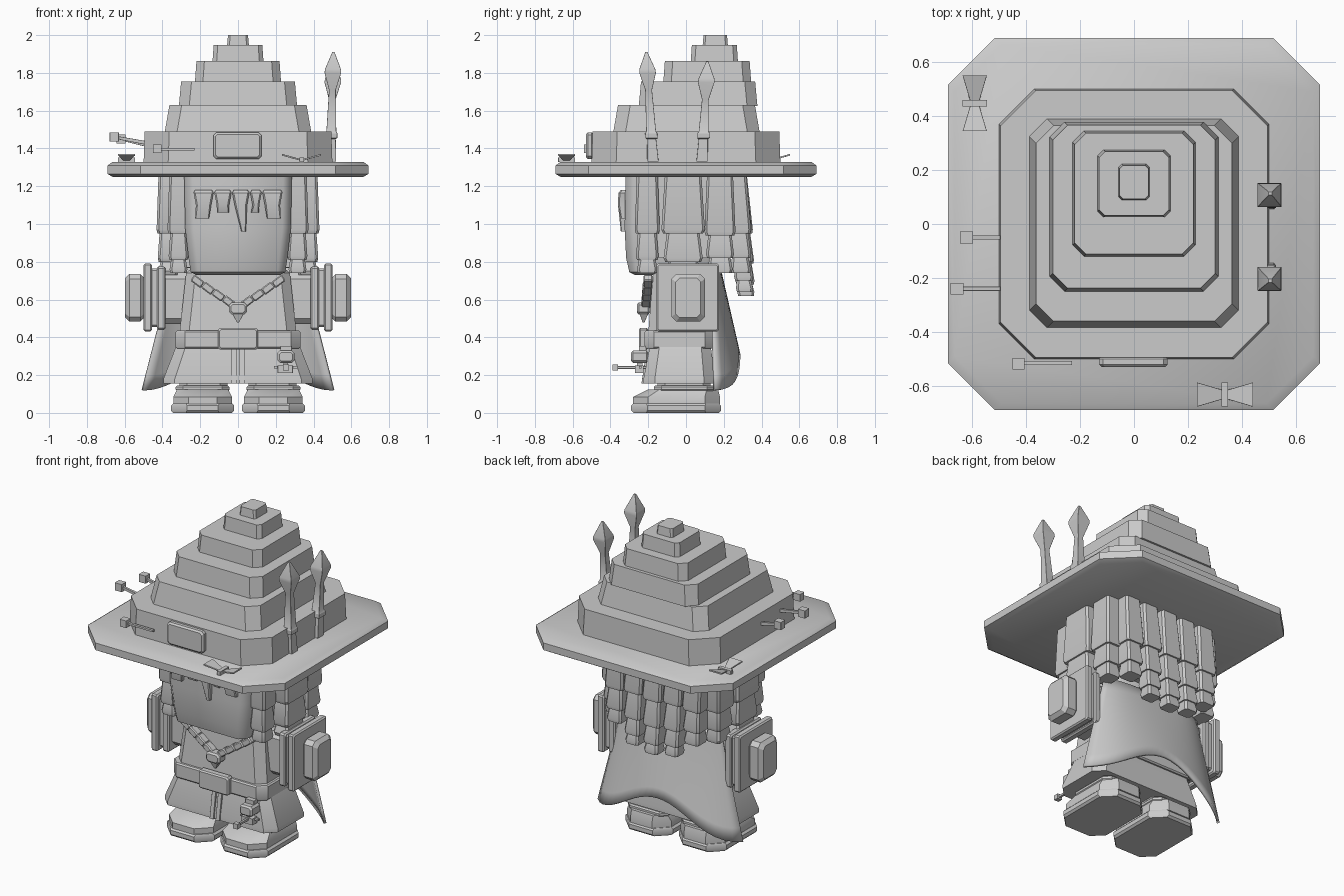
import bpy, bmesh, math

GREY = bpy.data.materials.new("stone_grey")
GREY.diffuse_color = (0.6, 0.6, 0.6, 1)


def finish(name, bm, angle=30):
    bmesh.ops.recalc_face_normals(bm, faces=bm.faces)
    me = bpy.data.meshes.new(name)
    bm.to_mesh(me)
    bm.free()
    me.materials.append(GREY)
    ob = bpy.data.objects.new(name, me)
    bpy.context.collection.objects.link(ob)
    bpy.ops.object.select_all(action='DESELECT')
    ob.select_set(True)
    bpy.context.view_layer.objects.active = ob
    bpy.ops.object.shade_smooth_by_angle(angle=math.radians(angle))
    return ob


def loft(name, rings, axis='z', angle=30):
    """Skin chamfered rectangles (a0, a1, b0, b1, height, chamfer) along an axis."""
    bm = bmesh.new()
    place = {'z': lambda a, b, h: (a, b, h), 'x': lambda a, b, h: (h, a, b),
             'y': lambda a, b, h: (a, h, b)}[axis]
    loops = []
    for a0, a1, b0, b1, h, c in rings:
        c = max(c, 0.0008)
        pts = [(a0 + c, b0), (a1 - c, b0), (a1, b0 + c), (a1, b1 - c),
               (a1 - c, b1), (a0 + c, b1), (a0, b1 - c), (a0, b0 + c)]
        loops.append([bm.verts.new(place(a, b, h)) for a, b in pts])
    for lo, hi in zip(loops, loops[1:]):
        for i in range(8):
            j = (i + 1) % 8
            bm.faces.new((lo[i], lo[j], hi[j], hi[i]))
    bm.faces.new(loops[0][::-1])
    bm.faces.new(loops[-1])
    return finish(name, bm, angle)


def block(name, a0, a1, b0, b1, h0, h1, c=0.0, e=0.0, axis='z'):
    """Box with chamfered corners c and bevelled end rims e."""
    full = lambda h: (a0, a1, b0, b1, h, c)
    if e == 0:
        return loft(name, [full(h0), full(h1)], axis)
    thin = lambda h: (a0 + e, a1 - e, b0 + e, b1 - e, h, c * 0.8)
    return loft(name, [thin(h0), full(h0 + e), full(h1 - e), thin(h1)], axis)


def strand(name, cx, cy, hw, hd, levels, tilt=0.0):
    """Hair lock of stacked flaring segments."""
    rings, k = [], 1.0
    for za, zb in zip(levels, levels[1:]):
        for z, f in ((za, 0.84), (zb + 0.02, 1.0), (zb, 0.92)):
            y = cy + tilt * (levels[0] - z) / 0.6
            w, d = hw * k * f, hd * k * f
            rings.append((cx - w, cx + w, y - d, y + d, z, 0.012))
        k *= 0.9
    return loft(name, rings)


# Hat: wide brim and stepped crown
loft("hat_brim", [(-r, r, -r, r, z, 0.175) for r, z in
                  ((0.665, 1.25), (0.69, 1.265), (0.69, 1.31), (0.665, 1.328))])
tiers = [  # half width, front y, back y, bottom z, top z, chamfer, taper
    (0.50, -0.50, 0.50, 1.32, 1.49, 0.13, 0.006),
    (0.388, -0.385, 0.39, 1.49, 1.63, 0.065, 0.025),
    (0.313, -0.25, 0.378, 1.63, 1.755, 0.055, 0.012),
    (0.228, -0.12, 0.345, 1.755, 1.862, 0.042, 0.008),
    (0.135, 0.025, 0.275, 1.862, 1.947, 0.022, 0.006),
    (0.058, 0.088, 0.222, 1.947, 2.0, 0.012, 0.005)]
for i, (w, f, b, z0, z1, c, t) in enumerate(tiers):
    loft(f"hat_tier_{i + 1}", [(-w, w, f, b, z0 - 0.004, c),
                               (-w + t, w - t, f + t, b - t, z1, c)])
block("hat_plaque", -0.13, 0.125, 1.345, 1.485, -0.53, -0.49, 0.015, 0.01, 'y')

# Hat pins with cube heads
for i, (x, y, z) in enumerate([(-0.655, -0.24, 1.46), (-0.62, -0.05, 1.45)]):
    block(f"side_pin_head_{i}", x - 0.024, x + 0.024, y - 0.022, y + 0.022, z - 0.024, z + 0.024)
    loft(f"side_pin_rod_{i}", [(y - 0.008, y + 0.008, z - 0.008, z + 0.008, x, 0),
                               (y - 0.008, y + 0.008, z - 0.04, z - 0.02, -0.49, 0)], 'x')
block("front_pin_head", -0.45, -0.405, -0.54, -0.497, 1.375, 1.42)
block("front_pin_rod", -0.42, -0.23, -0.523, -0.507, 1.39, 1.402)

# Bows resting on the brim
def bow(name, cx, cy, along):
    half, flare = 0.103, 0.045
    for s in (-1, 1):
        rings = []
        for d, w, z in ((0.005, 0.016, 1.335), (half, flare, 1.362)):
            mid = cx if along == 'y' else cy
            rings.append((mid - w, mid + w, z, z + 0.009, s * d, 0))
        ob = loft(f"{name}_wing_{s}", [r[:4] + (r[4] + (cy if along == 'y' else cx), 0) for r in rings]
                  if along == 'y' else
                  [r[:4] + (r[4] + cx, 0) for r in rings], 'y' if along == 'y' else 'x')
    a, b = (0.045, 0.012) if along == 'y' else (0.012, 0.045)
    block(f"{name}_knot", cx - a, cx + a, cy - b, cy + b, 1.328, 1.352)

bow("left_bow", -0.59, 0.447, 'y')
bow("front_bow", 0.337, -0.632, 'x')

# Two arrows stuck beside the crown
for i, (y0, y1, top) in enumerate([(-0.175, -0.21, 1.91), (0.085, 0.113, 1.86)]):
    rings = []
    for z, r in ((1.33, 0.03), (1.45, 0.024), (1.455, 0.032), (1.48, 0.032), (1.49, 0.026),
                 (top - 0.2, 0.018), (top - 0.11, 0.044), (top - 0.09, 0.042), (top, 0.006)):
        t = (z - 1.33) / (top - 1.33)
        x, y = 0.49 + 0.015 * t, y0 + (y1 - y0) * t
        rings.append((x - r, x + r, y - r, y + r, z, 0))
    loft(f"arrow_{i}", rings)

# Head with rounded chin
loft("face", [(-0.22, 0.22, -0.27, 0.10, 0.73, 0.03), (-0.25, 0.25, -0.30, 0.14, 0.745, 0.04),
              (-0.262, 0.262, -0.317, 0.16, 0.82, 0.045), (-0.28, 0.28, -0.325, 0.18, 0.98, 0.045),
              (-0.285, 0.285, -0.32, 0.2, 1.26, 0.045)], angle=50)
block("scalp", -0.33, 0.33, -0.24, 0.24, 0.82, 1.26, 0.05)

# Fringe
fringe = [(-0.235, -0.13, -0.19, 1.03), (-0.125, -0.035, -0.08, 1.06), (-0.03, 0.06, 0.03, 0.96),
          (0.065, 0.125, 0.09, 1.06), (0.13, 0.235, 0.19, 1.03)]
for i, (x0, x1, tip, z) in enumerate(fringe):
    w = 0.012 if z < 1 else 0.7 * (x1 - x0) / 2
    loft(f"fringe_{i}", [(tip - w, tip + w, -0.345, -0.31, z, 0.004),
                         (x0 + 0.012, x1 - 0.012, -0.36, -0.3, 1.10, 0.008),
                         (x0, x1, -0.358, -0.3, 1.165, 0.008),
                         (x0 + 0.008, x1 - 0.008, -0.345, -0.3, 1.18, 0.008)])

# Hair locks around the sides and back
for s in (-1, 1):
    strand(f"front_lock_{s}", s * 0.315, -0.205, 0.058, 0.066, [1.26, 0.95, 0.81, 0.74])
    strand(f"side_lock_{s}", s * 0.368, -0.015, 0.063, 0.115, [1.26, 0.95, 0.80, 0.73])
    strand(f"rear_side_lock_{s}", s * 0.352, 0.18, 0.062, 0.082, [1.26, 0.94, 0.82, 0.74])
    strand(f"back_corner_lock_{s}", s * 0.27, 0.265, 0.064, 0.065, [1.26, 0.95, 0.82, 0.74], 0.03)
    strand(f"back_lock_{s}", s * 0.137, 0.265, 0.064, 0.062, [1.26, 0.96, 0.80, 0.70, 0.64], 0.045)
strand("middle_back_lock", 0, 0.27, 0.066, 0.062, [1.26, 0.95, 0.79, 0.68, 0.62], 0.045)

# Body, belt and coat skirt
loft("torso", [(-0.31, 0.31, -0.20, 0.14, 0.42, 0.05), (-0.275, 0.275, -0.175, 0.14, 0.74, 0.05),
               (-0.22, 0.22, -0.14, 0.12, 0.79, 0.05)])
block("belt", -0.33, 0.33, -0.22, 0.15, 0.34, 0.435, 0.05, 0.008)
block("buckle", -0.105, 0.105, 0.335, 0.45, -0.25, -0.2, 0.01, 0.008, 'y')
loft("coat_skirt", [(-0.395, 0.395, -0.225, 0.155, 0.155, 0.06), (-0.395, 0.395, -0.225, 0.155, 0.18, 0.06),
                    (-0.325, 0.325, -0.19, 0.13, 0.36, 0.05)])
for s in (-1, 1):
    x0, x1 = sorted((s * 0.008, s * 0.034))
    loft(f"coat_placket_{s}", [(x0, x1, -0.236, -0.2, 0.155, 0), (x0, x1, -0.205, -0.17, 0.36, 0)])

# Arms with layered plates, legs and shoes
for s in (-1, 1):
    def side(name, a, b, y0, y1, z0, z1, c, e):
        x0, x1 = sorted((s * a, s * b))
        block(f"{name}_{s}", y0, y1, z0, z1, x0, x1, c, e, 'x')
    side("shoulder", 0.24, 0.40, -0.11, 0.13, 0.47, 0.74, 0.03, 0.015)
    side("inner_plate", 0.385, 0.43, -0.145, 0.165, 0.44, 0.775, 0.01, 0.008)
    side("middle_plate", 0.425, 0.46, -0.13, 0.15, 0.455, 0.765, 0.01, 0)
    side("outer_plate", 0.455, 0.50, -0.157, 0.175, 0.432, 0.79, 0.008, 0.008)
    side("shield_boss", 0.495, 0.597, -0.077, 0.1, 0.483, 0.735, 0.025, 0.022)

    def foot(name, a, b, y0, y1, z0, z1, c, e):
        x0, x1 = sorted((s * a, s * b))
        block(f"{name}_{s}", x0, x1, y0, y1, z0, z1, c, e)
    foot("sole", 0.02, 0.355, -0.29, 0.185, 0.0, 0.05, 0.085, 0.012)
    x0, x1 = sorted((s * 0.032, s * 0.342))
    loft(f"shoe_{s}", [(x0, x1, -0.28, 0.18, 0.048, 0.08), (x0, x1, -0.28, 0.18, 0.085, 0.08),
                       (x0 + 0.02, x1 - 0.02, -0.2, 0.17, 0.125, 0.06)])
    foot("ankle", 0.045, 0.33, -0.17, 0.15, 0.115, 0.145, 0.04, 0.008)
    foot("leg", 0.055, 0.31, -0.15, 0.13, 0.14, 0.3, 0.04, 0)

# Necklace of beads and pointed pendant
for s in (-1, 1):
    for i in range(4):
        t = (i + 0.35) / 4
        x, z = s * (0.03 + 0.22 * t), 0.575 + 0.145 * t
        ob = block(f"bead_{s}_{i}", -0.034, 0.034, -0.02, 0.02, -0.025, 0.025, 0.006, 0.006, 'y')
        ob.location = (x, -0.213 + 0.015 * t, z)
        ob.rotation_euler = (0, -s * 0.65, 0)
block("pendant", -0.048, 0.048, 0.52, 0.585, -0.26, -0.19, 0.015, 0.01, 'y')
loft("pendant_tip", [(-0.005, 0.005, -0.23, -0.22, 0.478, 0), (-0.03, 0.03, -0.245, -0.2, 0.525, 0)])

# Charm hanging from the belt
block("charm_box", 0.21, 0.298, 0.265, 0.33, -0.29, -0.2, 0.012, 0.01, 'y')
block("charm_loop", 0.225, 0.285, -0.25, -0.21, 0.325, 0.355)
block("charm_link", 0.24, 0.265, -0.26, -0.23, 0.215, 0.27)
block("charm_bar", 0.19, 0.315, -0.25, -0.235, 0.235, 0.248)
block("charm_rod", 0.247, 0.261, 0.233, 0.247, -0.37, -0.2, axis='y')
block("charm_knob", 0.238, 0.27, 0.224, 0.256, -0.39, -0.36, axis='y')
block("charm_foot", 0.21, 0.29, -0.27, -0.225, 0.21, 0.25)

# Flared cape with arched hem
bm = bmesh.new()
N, M = 24, 8
grid = []
for i in range(N + 1):
    u = -1 + 2 * i / N
    col = []
    for j in range(M + 1):
        v = j / M
        z = 0.77 - v * (0.65 - 0.19 * math.cos(math.pi * u / 2) ** 2)
        x = u * (0.34 + 0.165 * v)
        y = 0.175 + 0.105 * v - (0.04 + 0.09 * v) * u ** 4
        col.append(bm.verts.new((x, y, z)))
    grid.append(col)
for i in range(N):
    for j in range(M):
        bm.faces.new((grid[i][j], grid[i][j + 1], grid[i + 1][j + 1], grid[i + 1][j]))
cape = finish("cape", bm, 40)
solid = cape.modifiers.new("thickness", 'SOLIDIFY')
solid.thickness = 0.016
solid.offset = 0
